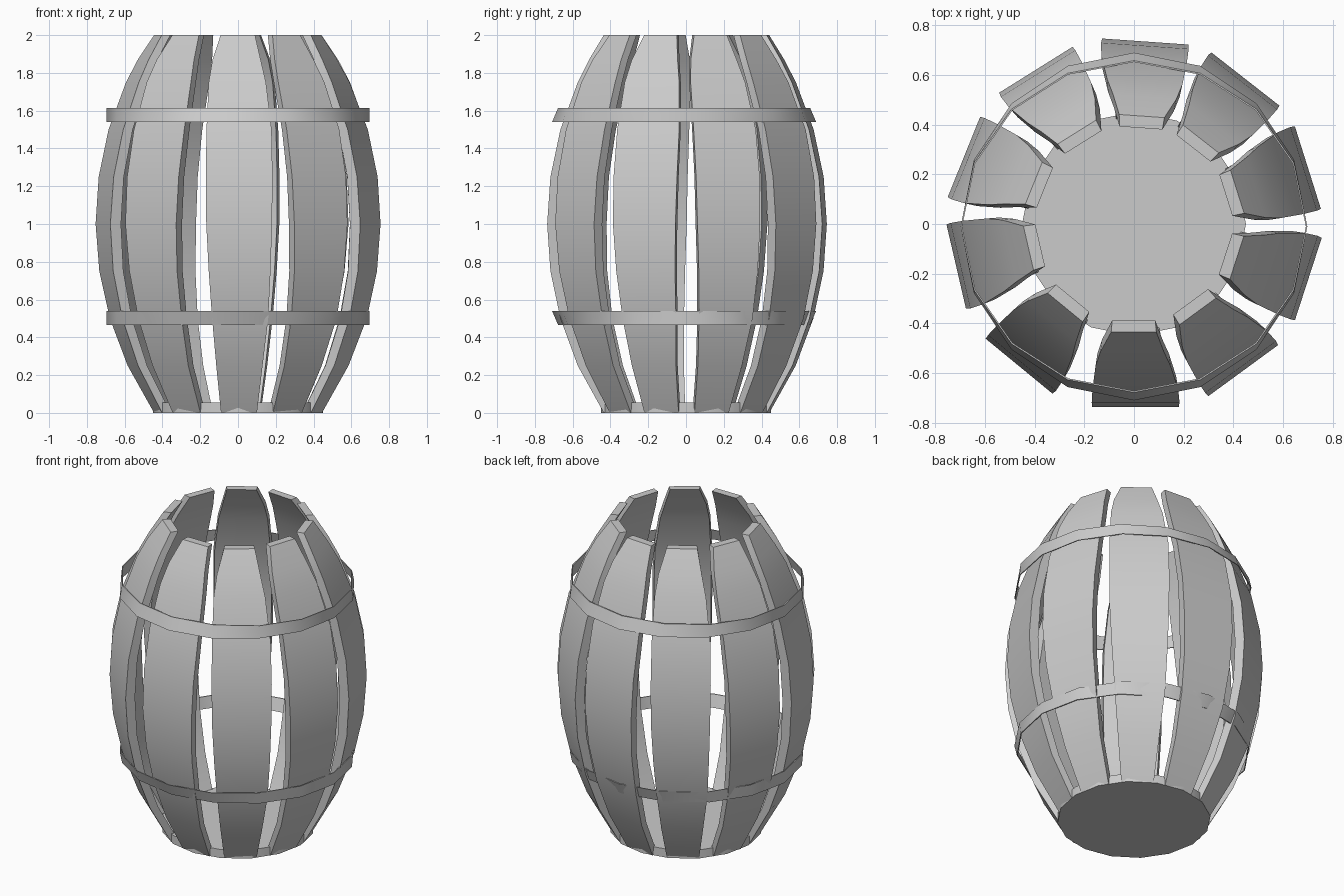
import bpy, bmesh
from math import sin, cos, pi, radians, sqrt

if "Cube" in bpy.data.objects:
    bpy.data.objects.remove(bpy.data.objects["Cube"])


def add_object(name, bm, smooth=True):
    bmesh.ops.recalc_face_normals(bm, faces=bm.faces)
    me = bpy.data.meshes.new(name)
    bm.to_mesh(me)
    bm.free()
    ob = bpy.data.objects.new(name, me)
    bpy.context.collection.objects.link(ob)
    if smooth:
        bpy.ops.object.select_all(action='DESELECT')
        ob.select_set(True)
        bpy.context.view_layer.objects.active = ob
        bpy.ops.object.shade_smooth_by_angle(angle=radians(30))
    return ob


def bulge(z):
    # circular arc: radius 0.435 at the ends, 0.735 in the middle
    R = 1.817
    return 0.735 - R + sqrt(R * R - (z - 1) ** 2)


# height, left edge, right edge of a stave
ROWS = [(0, -.09, .10), (.25, -.115, .13), (.5, -.137, .16), (.75, -.155, .172),
        (1, -.168, .18), (1.25, -.17, .183), (1.5, -.167, .178),
        (1.75, -.155, .148), (1.87, -.135, .12), (2, -.092, .09)]


def stave(name, angle):
    bm = bmesh.new()
    a = radians(angle + 90)
    rings = []
    for z, left, right in ROWS:
        ro = bulge(z)
        ri = ro - 0.06 + 0.012 * abs(z - 1)
        ring = []
        for x, y in ((left, -ro), (right, -ro), (right * .95, -ri), (left * .95, -ri)):
            ring.append(bm.verts.new((x * cos(a) - y * sin(a), x * sin(a) + y * cos(a), z)))
        rings.append(ring)
    for p, q in zip(rings, rings[1:]):
        for i in range(4):
            j = (i + 1) % 4
            bm.faces.new((p[i], p[j], q[j], q[i]))
    bm.faces.new(rings[0])
    bm.faces.new(rings[-1])
    add_object(name, bm)


# slightly uneven ring of ten staves
for n, ang in enumerate((-90, -53.8, -18, 17.5, 52, 86, 122, 158, 193, 230.6)):
    stave(f"stave_{n + 1}", ang)


def hoop(name, z_wide, z_narrow):
    # thin 16-sided band, tapering front to back only
    bm = bmesh.new()
    n, t = 16, 0.006
    loops = []
    for z, ry, d in ((z_wide, .699, 0), (z_narrow, .667, 0), (z_narrow, .667, t), (z_wide, .699, t)):
        loops.append([bm.verts.new(((.697 - d) * cos(2 * pi * i / n),
                                    -.01 + (ry - d) * sin(2 * pi * i / n), z)) for i in range(n)])
    for k in range(4):
        p, q = loops[k], loops[(k + 1) % 4]
        for i in range(n):
            j = (i + 1) % n
            bm.faces.new((p[i], p[j], q[j], q[i]))
    add_object(name, bm)


hoop("upper_hoop", 1.54, 1.615)
hoop("lower_hoop", .54, .465)

# bottom board
bm = bmesh.new()
bmesh.ops.create_cone(bm, cap_ends=True, segments=16, radius1=.45, radius2=.45, depth=.055)
bmesh.ops.translate(bm, verts=bm.verts, vec=(0, 0, .0275))
add_object("bottom_board", bm)
